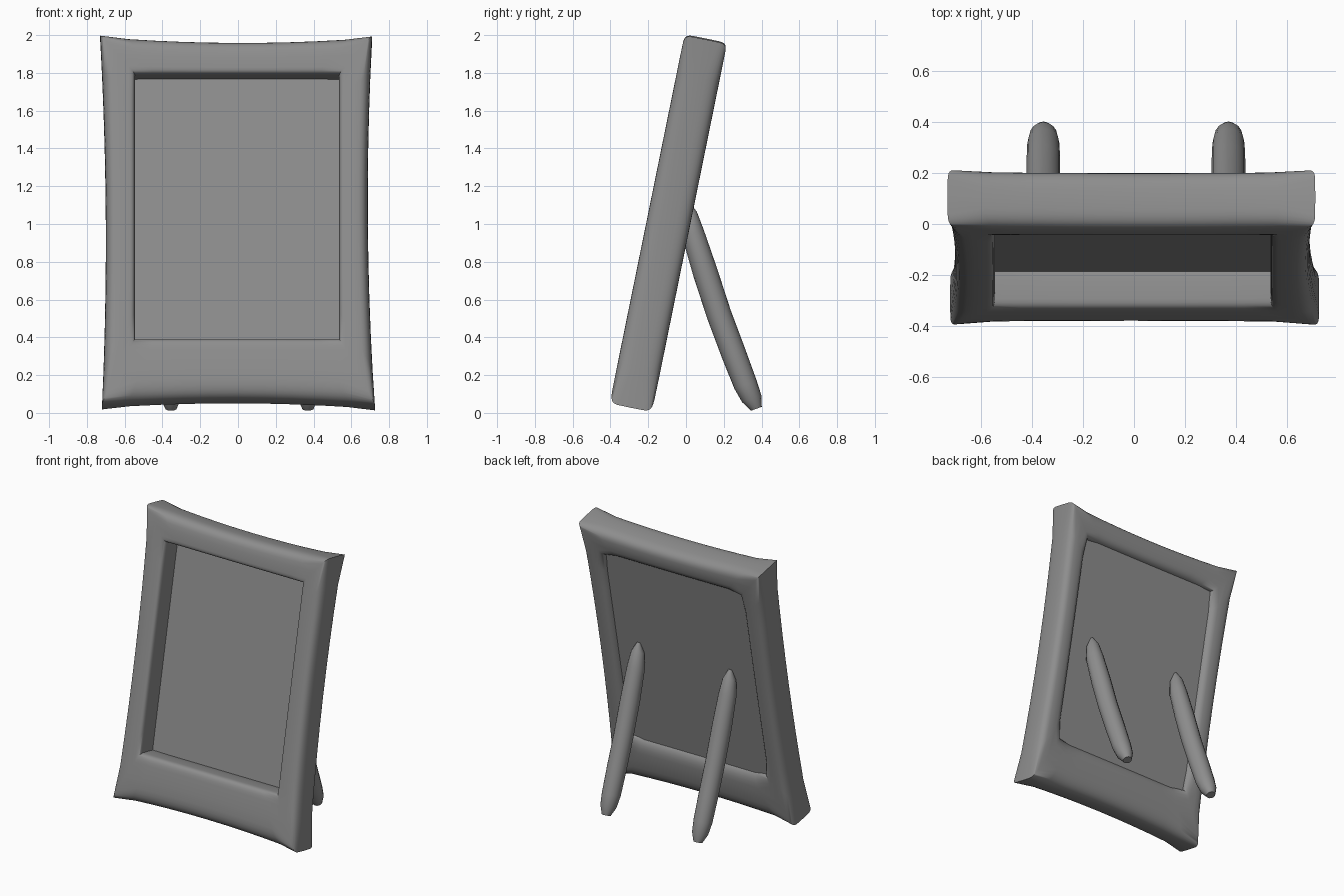
import bpy, bmesh, math
from mathutils import Vector

if "Cube" in bpy.data.objects:
    bpy.data.objects.remove(bpy.data.objects["Cube"])

TILT = math.radians(11.5)
ORIGIN = Vector((0, -0.405, 0.05))
UP = Vector((0, math.sin(TILT), math.cos(TILT)))
BACK = Vector((0, math.cos(TILT), -math.sin(TILT)))

GREY = bpy.data.materials.new("dark_grey")
GREY.diffuse_color = (0.27, 0.27, 0.27, 1)
GREY.use_nodes = True
GREY.node_tree.nodes["Principled BSDF"].inputs["Base Color"].default_value = GREY.diffuse_color


def lean(x, v, d):
    """Frame coordinates (across, up the frame, depth) to world."""
    return ORIGIN + Vector((x, 0, 0)) + UP * v + BACK * d


def make(name, bm, angle=40):
    bmesh.ops.recalc_face_normals(bm, faces=bm.faces)
    me = bpy.data.meshes.new(name)
    bm.to_mesh(me)
    bm.free()
    me.materials.append(GREY)
    ob = bpy.data.objects.new(name, me)
    bpy.context.collection.objects.link(ob)
    bpy.context.view_layer.objects.active = ob
    ob.select_set(True)
    bpy.ops.object.shade_smooth_by_angle(angle=math.radians(angle))
    ob.select_set(False)
    return ob


def skin(bm, rings, closed):
    n = len(rings[0])
    for i in range(len(rings) if closed else len(rings) - 1):
        a, b = rings[i], rings[(i + 1) % len(rings)]
        for j in range(n):
            k = (j + 1) % n
            bm.faces.new((a[j], a[k], b[k], b[j]))


# Padded frame: rounded section swept round the opening, outer edges bowed inwards
def build_frame():
    outer = [(-0.72, 0.005), (0.725, 0.0), (0.71, 1.99), (-0.73, 1.995)]
    inner = [(-0.545, 0.355), (0.535, 0.355), (0.535, 1.782), (-0.545, 1.782)]
    bow = [(0, 0.028), (-0.03, 0), (0, -0.03), (0.025, 0)]
    steps, sides, depth = 10, 32, 0.23
    bm = bmesh.new()
    rings = []
    for s in range(4):
        o0, o1 = Vector(outer[s]), Vector(outer[(s + 1) % 4])
        i0, i1 = Vector(inner[s]), Vector(inner[(s + 1) % 4])
        for k in range(steps):
            f = k / steps
            o = o0.lerp(o1, f) + Vector(bow[s]) * (1 - (2 * f - 1) ** 2)
            i = i0.lerp(i1, f)
            ring = []
            for j in range(sides):
                a = 2 * math.pi * j / sides
                c, q = math.cos(a), math.sin(a)
                # crisper at the corners and along the inner front lip
                power = 2 / (7.0 if k == 0 or (c < 0 and q < 0) else 3.2)
                t = 0.5 - 0.5 * math.copysign(abs(c) ** power, c)
                d = 0.5 + 0.5 * math.copysign(abs(q) ** power, q)
                p = o.lerp(i, t)
                ring.append(bm.verts.new(lean(p.x, p.y, d * depth)))
            rings.append(ring)
    skin(bm, rings, True)
    make("frame", bm, 50)


# Flat panel set into the frame
def build_panel():
    bm = bmesh.new()
    bmesh.ops.create_cube(bm, size=1)
    for v in bm.verts:
        v.co = lean(v.co.x * 1.14 - 0.003, 1.07 + v.co.y * 1.48, 0.172 + v.co.z * 0.04)
    make("panel", bm, 30)


# Round tapered rear legs: (y, z, radius) stations
def build_leg(name, x):
    path = [(0.005, 1.115, 0.012), (0.015, 1.05, 0.045), (0.037, 0.95, 0.06),
            (0.10, 0.75, 0.066), (0.175, 0.52, 0.066), (0.25, 0.32, 0.066),
            (0.315, 0.15, 0.063), (0.348, 0.075, 0.054), (0.373, 0.022, 0.03)]
    bm = bmesh.new()
    rings = []
    axis = Vector((0, 0.34, -0.94)).normalized()
    side = Vector((1, 0, 0))
    norm = axis.cross(side)
    for y, z, r in path:
        c = Vector((x, y, z))
        rings.append([bm.verts.new(c + r * (side * math.cos(a) + norm * math.sin(a)))
                      for a in (2 * math.pi * j / 16 for j in range(16))])
    skin(bm, rings, False)
    bm.faces.new(rings[0])
    bm.faces.new(rings[-1])
    make(name, bm, 50)


build_frame()
build_panel()
build_leg("rear_leg_left", -0.355)
build_leg("rear_leg_right", 0.37)
